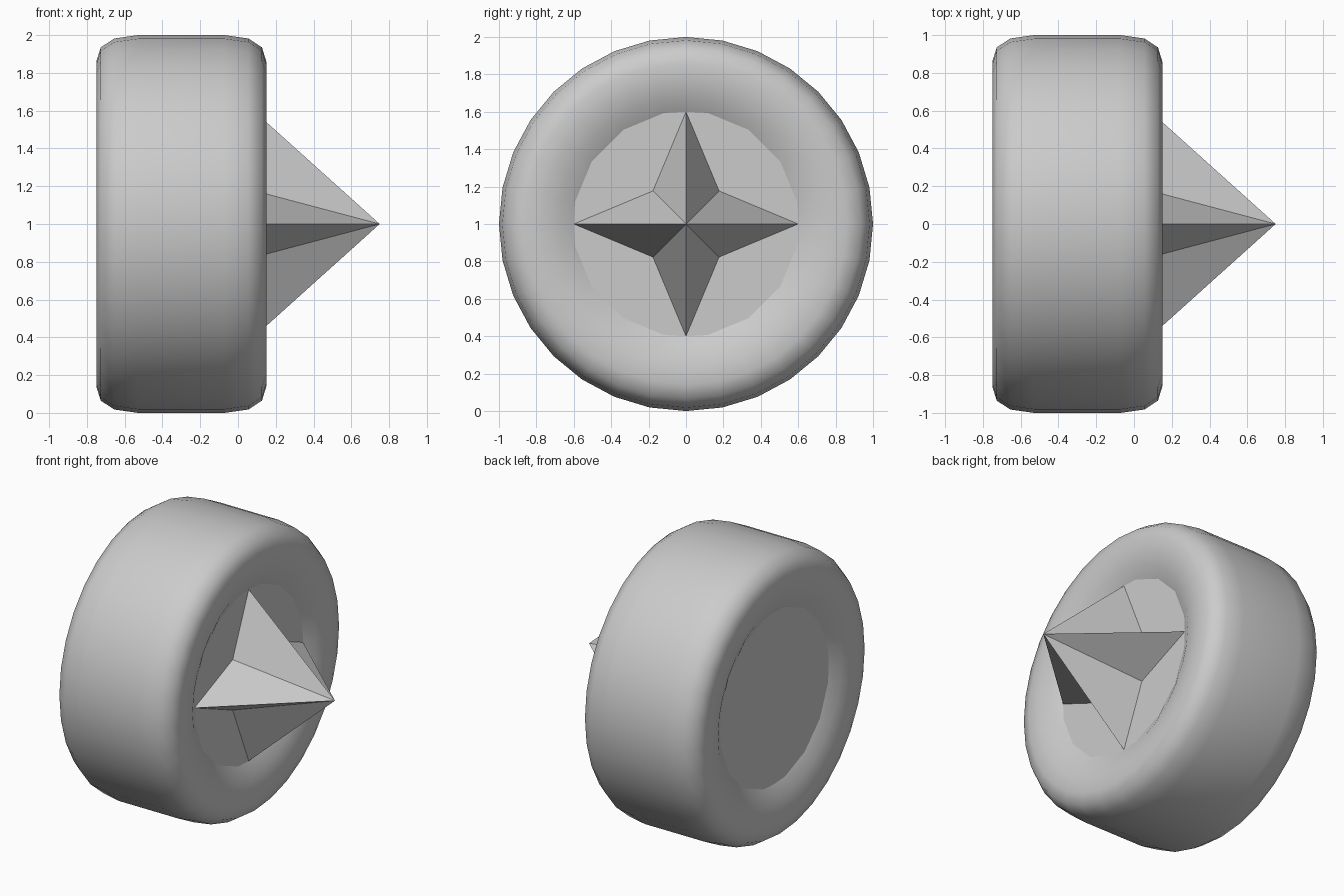
import bpy, bmesh
from math import sin, cos, pi

if "Cube" in bpy.data.objects:
    bpy.data.objects.remove(bpy.data.objects["Cube"])

SIDES = 32
HUB_X, HUB_R, MID_X = 0.083, 0.605, -0.30


def make_object(name, bm):
    bmesh.ops.recalc_face_normals(bm, faces=bm.faces)
    mesh = bpy.data.meshes.new(name)
    bm.to_mesh(mesh)
    bm.free()
    obj = bpy.data.objects.new(name, mesh)
    bpy.context.collection.objects.link(obj)
    return obj


def radial(x, r, a):
    return (x, r * sin(a), 1 + r * cos(a))


# Wheel: lathed profile around the x axis, mirrored about its mid plane
half = [(HUB_X, HUB_R), (0.125, 0.68), (0.145, 0.77), (0.15, 0.86),
        (0.127, 0.935), (0.055, 0.982), (-0.07, 1.0)]
profile = half + [(2 * MID_X - x, r) for x, r in reversed(half)]
bm = bmesh.new()
rings = []
for x, r in profile:
    ring = []
    for i in range(SIDES):
        # the hub border has 16 visible sides, plus corners at the star tips
        rr = r
        if r == HUB_R and i % 2 == 0:
            rr = 0.6 if i % 8 == 0 else r * cos(pi / 16)
        ring.append(bm.verts.new(radial(x, rr, 2 * pi * i / SIDES)))
    rings.append(ring)
for a, b in zip(rings, rings[1:]):
    for i in range(SIDES):
        j = (i + 1) % SIDES
        bm.faces.new((a[i], a[j], b[j], b[i])).smooth = True
# Flat hub discs on both sides
bm.faces.new(rings[0])
bm.faces.new(rings[-1])
make_object("wheel", bm)

# Four-pointed star spike standing on the front hub
bm = bmesh.new()
tip = bm.verts.new((0.75, 0, 1))
base = [bm.verts.new(radial(HUB_X, 0.6 if i % 2 == 0 else 0.25, pi * i / 4))
        for i in range(8)]
for i in range(8):
    bm.faces.new((tip, base[i], base[(i + 1) % 8]))
make_object("star_spike", bm)
